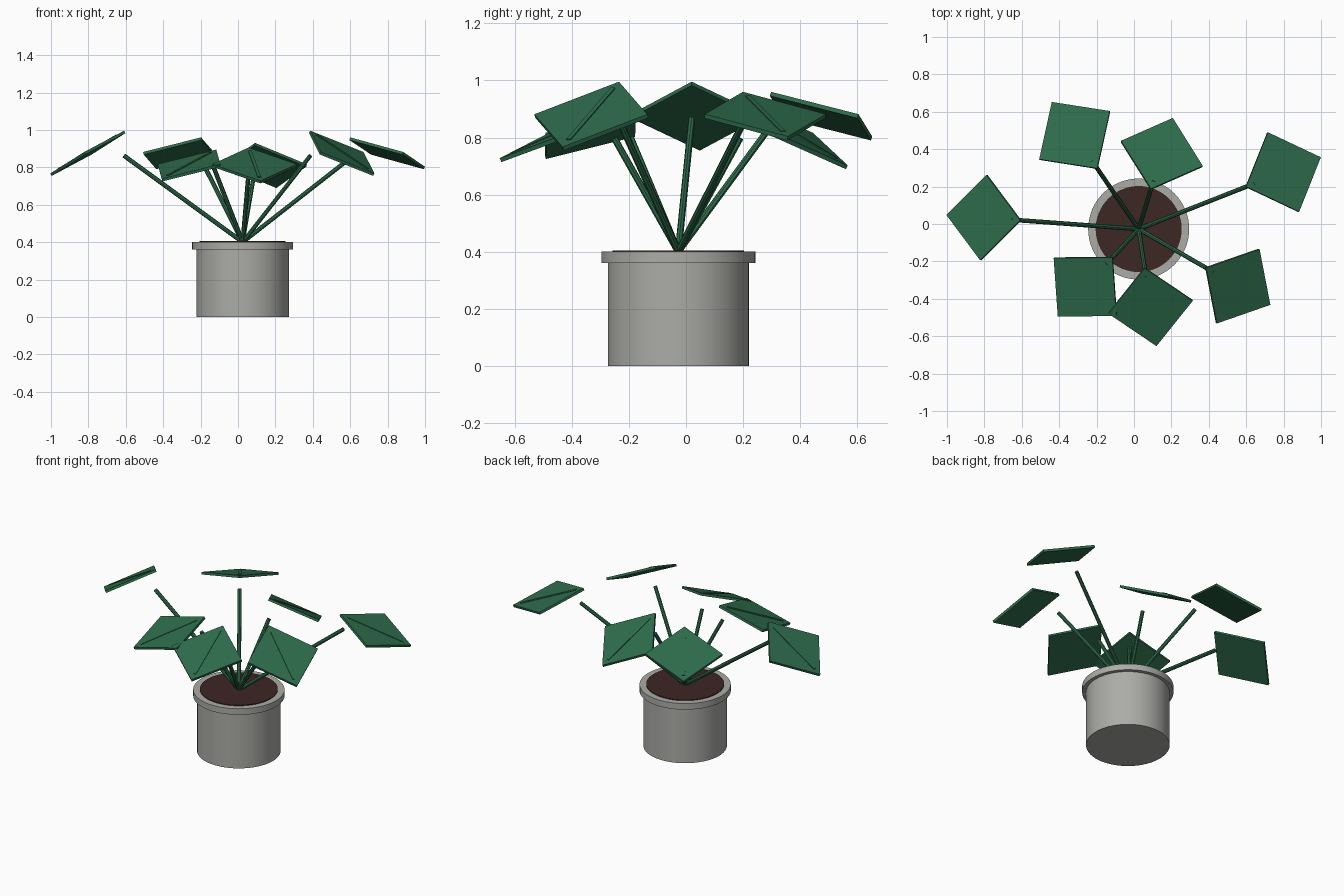
import bpy, bmesh, math
from mathutils import Matrix, Vector

if "Cube" in bpy.data.objects:
    bpy.data.objects.remove(bpy.data.objects["Cube"], do_unlink=True)


def make_material(name, rgb):
    mat = bpy.data.materials.new(name)
    mat.use_nodes = True
    mat.diffuse_color = (*rgb, 1)
    mat.node_tree.nodes["Principled BSDF"].inputs["Base Color"].default_value = (*rgb, 1)
    return mat


green = make_material("leaf green", (0.027, 0.15, 0.072))
grey = make_material("pot grey", (0.41, 0.41, 0.39))
brown = make_material("soil brown", (0.048, 0.020, 0.017))


def add_object(name, bm, mat, smooth=False):
    mesh = bpy.data.meshes.new(name)
    bm.to_mesh(mesh)
    bm.free()
    mesh.materials.append(mat)
    obj = bpy.data.objects.new(name, mesh)
    bpy.context.collection.objects.link(obj)
    if smooth:
        bpy.ops.object.select_all(action='DESELECT')
        obj.select_set(True)
        bpy.context.view_layer.objects.active = obj
        bpy.ops.object.shade_smooth_by_angle(angle=math.radians(40))
    return obj


def cylinder(name, start, end, radius, sides, mat):
    axis = end - start
    turn = axis.to_track_quat('Z', 'Y').to_matrix().to_4x4()
    bm = bmesh.new()
    bmesh.ops.create_cone(bm, cap_ends=True, segments=sides, radius1=radius, radius2=radius,
                          depth=axis.length, matrix=Matrix.Translation((start + end) / 2) @ turn)
    return add_object(name, bm, mat, smooth=True)


def box(name, size, frame, mat):
    bm = bmesh.new()
    bmesh.ops.create_cube(bm, size=1, matrix=frame @ Matrix.Diagonal((*size, 1)))
    return add_object(name, bm, mat)


centre = Vector((0.025, -0.027, 0))


def at_height(z):
    return centre + Vector((0, 0, z))


# Pot, rim and soil
cylinder("pot_body", at_height(0), at_height(0.37), 0.247, 64, grey)
cylinder("pot_rim", at_height(0.36), at_height(0.40), 0.27, 64, grey)
cylinder("soil", at_height(0.38), at_height(0.405), 0.23, 64, brown)

# Leaves fan out evenly: reach of leaf centre, its height, downward tilt
leaves = [(0.83, 0.875, 20), (0.42, 0.81, 30), (0.606, 0.875, 20), (0.83, 0.875, 30),
          (0.42, 0.81, 20), (0.42, 0.81, 23), (0.611, 0.875, 30)]
leaf_side = 0.323
for i, (reach, height, tilt) in enumerate(leaves):
    angle = math.radians(21.5) + i * math.tau / len(leaves)
    outward = Vector((math.cos(angle), math.sin(angle), 0))
    frame = (Matrix.Translation(at_height(height) + outward * reach)
             @ Matrix.Rotation(angle, 4, 'Z')
             @ Matrix.Rotation(math.radians(tilt), 4, 'Y'))
    box(f"leaf_{i + 1}", (leaf_side, leaf_side, 0.015),
        frame @ Matrix.Rotation(math.pi / 4, 4, 'Z'), green)
    box(f"leaf_rib_{i + 1}", (0.36, 0.018, 0.01),
        frame @ Matrix.Translation((0, 0, 0.006)), green)
    # Stem stops just under the inner corner of its leaf
    cylinder(f"stem_{i + 1}", at_height(0.40),
             at_height(height - 0.012) + outward * (reach - 0.193), 0.012, 8, green)
